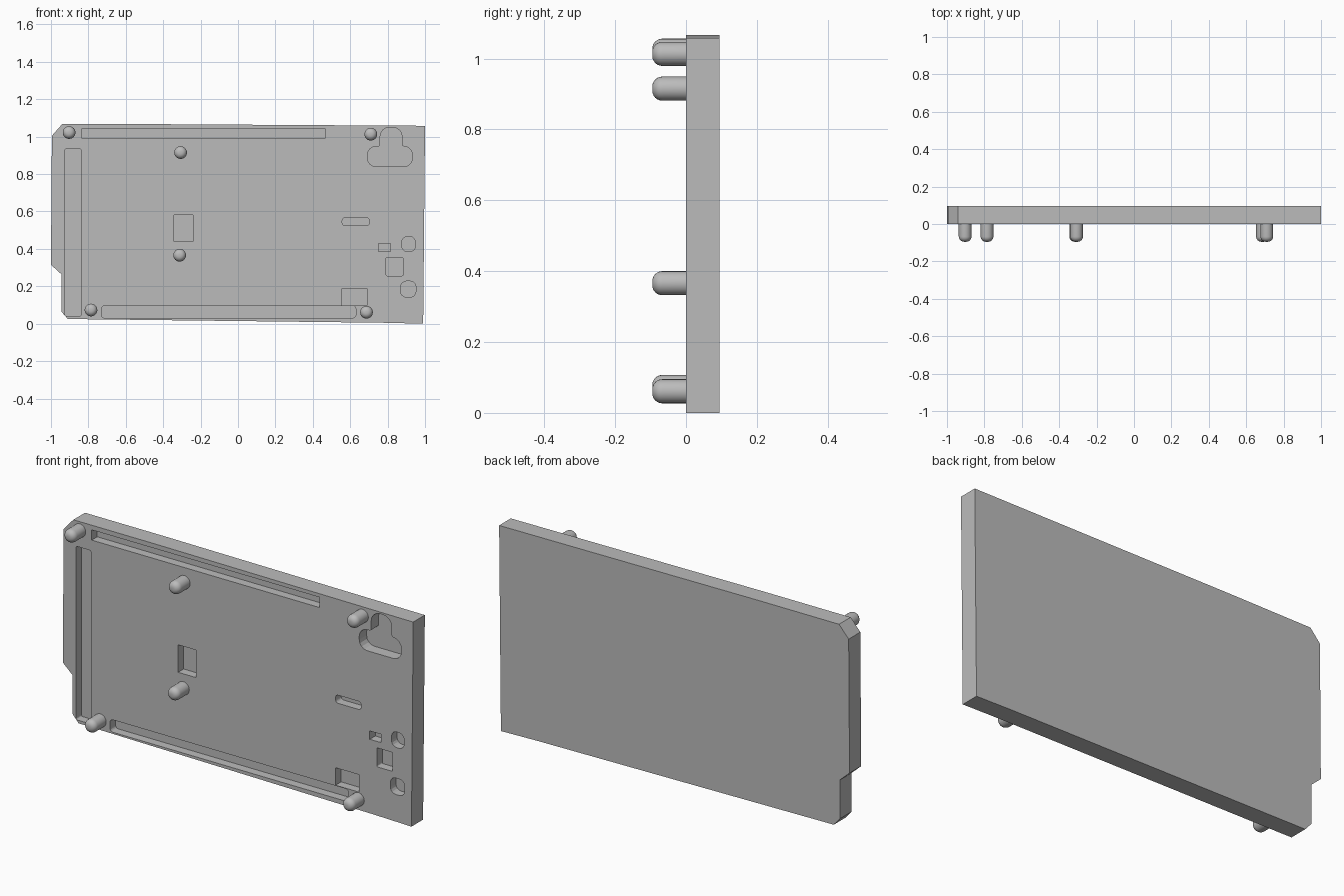
import bpy
import bmesh
import math
from mathutils import Vector, Matrix

cube = bpy.data.objects.get("Cube")
if cube:
    bpy.data.objects.remove(cube, do_unlink=True)

THICK = 0.095
PEG_R = 0.034

grey = bpy.data.materials.new("plain grey")
grey.use_nodes = True
grey.diffuse_color = (0.5, 0.5, 0.5, 1)
grey.node_tree.nodes["Principled BSDF"].inputs["Base Color"].default_value = (0.5, 0.5, 0.5, 1)


def finish(bm, name):
    bmesh.ops.recalc_face_normals(bm, faces=bm.faces)
    mesh = bpy.data.meshes.new(name)
    bm.to_mesh(mesh)
    bm.free()
    mesh.materials.append(grey)
    ob = bpy.data.objects.new(name, mesh)
    bpy.context.collection.objects.link(ob)
    return ob


def rounded(corners, steps=4):
    """Round each (x, z, radius) corner, convex or concave."""
    pts = []
    for i, (x, z, r) in enumerate(corners):
        c = Vector((x, z))
        if r == 0:
            pts.append(c)
            continue
        a = c + (Vector(corners[i - 1][:2]) - c).normalized() * r
        b = c + (Vector(corners[(i + 1) % len(corners)][:2]) - c).normalized() * r
        centre = a + b - c
        for k in range(steps + 1):
            t = k / steps * math.pi / 2
            pts.append(centre + (a - centre) * math.cos(t) + (b - centre) * math.sin(t))
    return pts


def slab(name, pts, y0, y1):
    """Extrude an x-z outline from y0 to y1."""
    bm = bmesh.new()
    face = bm.faces.new([bm.verts.new((p[0], y0, p[1])) for p in pts])
    ext = bmesh.ops.extrude_face_region(bm, geom=[face])
    verts = [g for g in ext["geom"] if isinstance(g, bmesh.types.BMVert)]
    bmesh.ops.translate(bm, verts=verts, vec=(0, y1 - y0, 0))
    return finish(bm, name)


def cut(target, corners, depth):
    """Sink a pocket into the front of the target."""
    cutter = slab("pocket_cutter", rounded(corners), -0.05, depth)
    cutter.hide_render = True
    mod = target.modifiers.new("pocket", "BOOLEAN")
    mod.operation = "DIFFERENCE"
    mod.solver = "EXACT"
    mod.object = cutter
    bpy.context.view_layer.objects.active = target
    bpy.ops.object.modifier_apply(modifier=mod.name)
    bpy.data.objects.remove(cutter, do_unlink=True)


def box(x0, x1, z0, z1, r=0):
    return [(x0, z0, r), (x1, z0, r), (x1, z1, r), (x0, z1, r)]


# Main plate with clipped left corners and a step at the lower left
outline = [(-0.94, 1.067), (-0.47, 1.067), (1, 1.058), (0.99, 0), (0.78, 0.005),
           (-0.91, 0.025), (-0.945, 0.065), (-0.945, 0.265), (-1, 0.315), (-0.995, 1.005)]
plate = slab("back_plate", outline, 0, THICK)

# Long channels along the edges
cut(plate, box(-0.835, 0.465, 0.99, 1.043), 0.045)
cut(plate, box(-0.925, -0.84, 0.04, 0.935, 0.008), 0.045)
cut(plate, box(-0.73, 0.63, 0.031, 0.095, 0.015), 0.045)

# Small component pockets
cut(plate, box(-0.342, -0.24, 0.44, 0.582), 0.045)
cut(plate, box(0.557, 0.702, 0.524, 0.566, 0.015), 0.045)
cut(plate, box(0.752, 0.815, 0.387, 0.43), 0.045)
cut(plate, box(0.792, 0.882, 0.256, 0.354, 0.006), 0.045)
cut(plate, box(0.557, 0.69, 0.098, 0.188), 0.045)
cut(plate, box(0.876, 0.948, 0.385, 0.466, 0.03), 0.045)
cut(plate, box(0.87, 0.951, 0.142, 0.227, 0.03), 0.045)

# Keyhole-shaped pocket
cut(plate, [(0.692, 0.84, 0.045), (0.932, 0.84, 0.045), (0.932, 0.948, 0.045),
            (0.877, 0.948, 0.01), (0.877, 1.05, 0.05), (0.76, 1.05, 0.05),
            (0.76, 0.948, 0.01), (0.692, 0.948, 0.045)], 0.06)


def peg(name, x, z):
    """Round-ended pin standing out from the front face."""
    bm = bmesh.new()
    fillet = 0.028
    profile = [(0, 0.01), (PEG_R, 0.01)]
    for k in range(7):
        t = k / 6 * math.pi / 2
        profile.append((PEG_R - fillet + fillet * math.cos(t),
                        -THICK + fillet - fillet * math.sin(t)))
    profile.append((0, -THICK))
    verts = [bm.verts.new((r, y, 0)) for r, y in profile]
    edges = [bm.edges.new(pair) for pair in zip(verts, verts[1:])]
    bmesh.ops.spin(bm, geom=verts + edges, cent=(0, 0, 0), axis=(0, 1, 0),
                   angle=math.tau, steps=24)
    bmesh.ops.remove_doubles(bm, verts=bm.verts, dist=0.0001)
    bmesh.ops.transform(bm, matrix=Matrix.Translation((x, 0, z)), verts=bm.verts)
    ob = finish(bm, name)
    bpy.ops.object.select_all(action="DESELECT")
    ob.select_set(True)
    bpy.context.view_layer.objects.active = ob
    bpy.ops.object.shade_smooth_by_angle(angle=math.radians(35))


# Locating pegs
pegs = {"upper_right_peg": (-0.903, 1.022), "upper_left_peg": (0.71, 1.013),
        "upper_middle_peg": (-0.307, 0.915), "lower_middle_peg": (-0.312, 0.366),
        "lower_right_peg": (-0.786, 0.073), "lower_left_peg": (0.687, 0.061)}
for name, (x, z) in pegs.items():
    peg(name, x, z)
